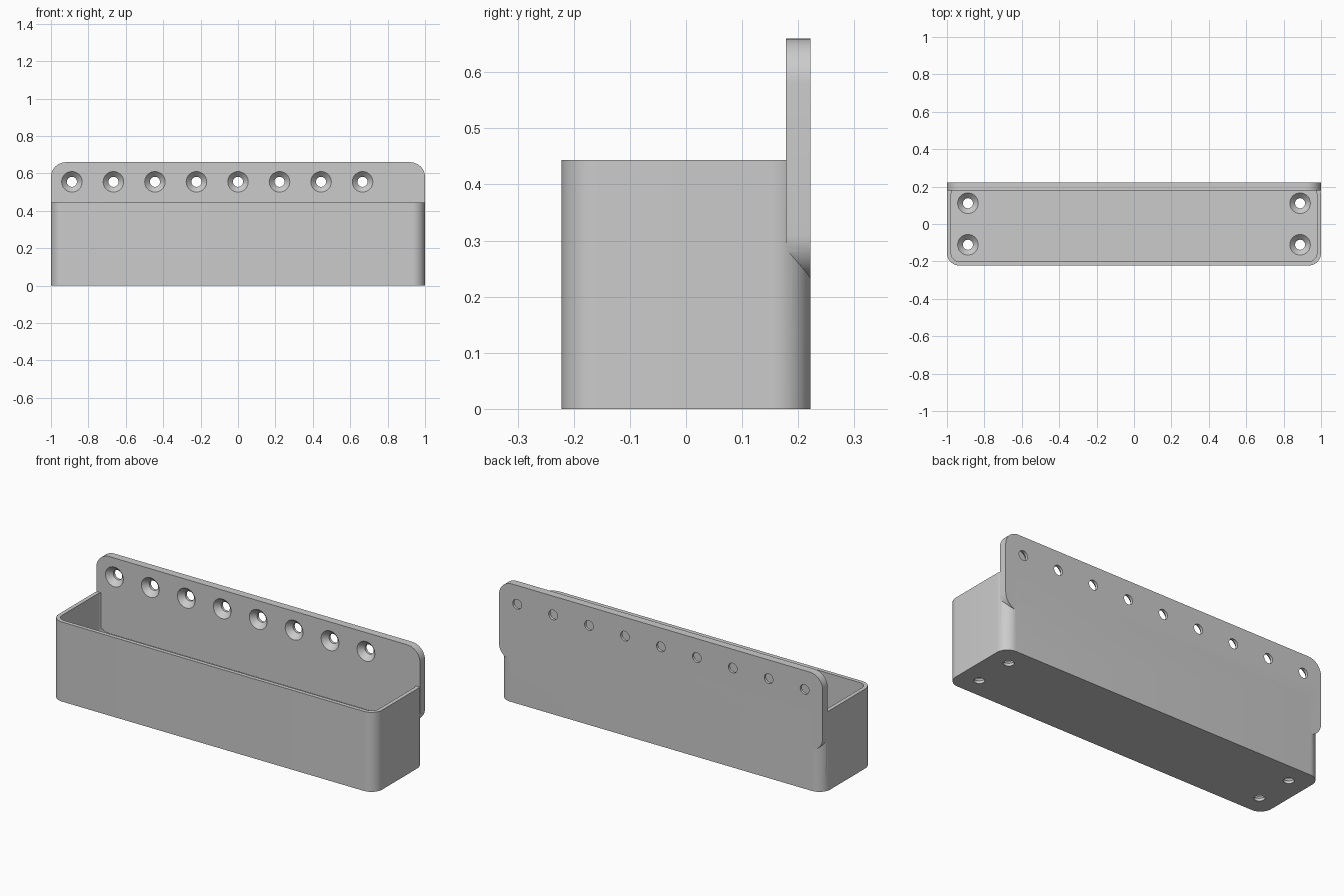
import bpy, bmesh, math
from mathutils import Matrix

cube = bpy.data.objects.get("Cube")
if cube:
    bpy.data.objects.remove(cube)

grey = bpy.data.materials.new("plain grey")
grey.use_nodes = True
colour = (0.6, 0.6, 0.6, 1)
grey.diffuse_color = colour
grey.node_tree.nodes["Principled BSDF"].inputs["Base Color"].default_value = colour

HALF_W, HALF_D, BOX_H, TOP = 1.0, 0.222, 0.444, 0.66
WALL, PLATE, PLATE_LOW = 0.022, 0.044, 0.23
UPRIGHT = Matrix.Rotation(math.pi / 2, 4, "X")


def finish(bm, name):
    bmesh.ops.recalc_face_normals(bm, faces=bm.faces)
    mesh = bpy.data.meshes.new(name)
    bm.to_mesh(mesh)
    bm.free()
    obj = bpy.data.objects.new(name, mesh)
    obj.data.materials.append(grey)
    bpy.context.collection.objects.link(obj)
    return obj


def rounded_slab(name, half_x, half_y, radius, depth, matrix, steps=12):
    """Rounded rectangle extruded along its local z."""
    bm = bmesh.new()
    verts = []
    for i, (sx, sy) in enumerate([(1, 1), (-1, 1), (-1, -1), (1, -1)]):
        for k in range(steps + 1):
            a = (i + k / steps) * math.pi / 2
            verts.append(bm.verts.new((sx * (half_x - radius) + radius * math.cos(a),
                                       sy * (half_y - radius) + radius * math.sin(a), 0)))
    face = bm.faces.new(verts)
    top = bmesh.ops.extrude_face_region(bm, geom=[face])["geom"]
    bmesh.ops.translate(bm, vec=(0, 0, depth),
                        verts=[v for v in top if isinstance(v, bmesh.types.BMVert)])
    bmesh.ops.transform(bm, matrix=matrix, verts=bm.verts)
    return finish(bm, name)


def screw_cutters(name, matrices, sides=32):
    """Countersunk screw shapes whose heads open at local z = 0."""
    profile = [(0.027, -0.08), (0.027, -0.029), (0.055, 0), (0.055, 0.02)]
    bm = bmesh.new()
    for matrix in matrices:
        rings = [[bm.verts.new(matrix @ Matrix.Rotation(math.tau * k / sides, 4, "Z")
                               @ Matrix.Translation((r, 0, z)).to_translation())
                  for k in range(sides)] for r, z in profile]
        for low, high in zip(rings, rings[1:]):
            for k in range(sides):
                n = (k + 1) % sides
                bm.faces.new((low[k], low[n], high[n], high[k]))
        bm.faces.new(rings[0])
        bm.faces.new(rings[-1])
    return finish(bm, name)


def combine(target, other, operation):
    mod = target.modifiers.new(operation.lower(), "BOOLEAN")
    mod.operation, mod.object, mod.solver = operation, other, "EXACT"
    bpy.context.view_layer.objects.active = target
    bpy.ops.object.modifier_apply(modifier=mod.name)
    bpy.data.objects.remove(other)


# Open tray with rounded corners
tray = rounded_slab("wall_tray", HALF_W, HALF_D, 0.067, BOX_H, Matrix())
cavity = rounded_slab("cavity", HALF_W - WALL, HALF_D - WALL, 0.045, BOX_H,
                      Matrix.Translation((0, 0, PLATE)))
combine(tray, cavity, "DIFFERENCE")

# Rounded mounting plate along the back
plate = rounded_slab("mounting_plate", HALF_W, (TOP - PLATE_LOW) / 2, 0.08, PLATE,
                     Matrix.Translation((0, HALF_D, (TOP + PLATE_LOW) / 2)) @ UPRIGHT)
combine(tray, plate, "UNION")

# Countersunk holes: a row in the plate and four in the floor
spots = [Matrix.Translation((0.222 * i, HALF_D - PLATE, 0.555)) @ UPRIGHT
         for i in range(-4, 5)]
spots += [Matrix.Translation((x, y, PLATE)) for x in (-0.888, 0.888) for y in (-0.111, 0.111)]
combine(tray, screw_cutters("screw_holes", spots), "DIFFERENCE")

# Smooth curves, sharp edges
bpy.ops.object.select_all(action="DESELECT")
tray.select_set(True)
bpy.context.view_layer.objects.active = tray
bpy.ops.object.shade_smooth_by_angle(angle=math.radians(30))
